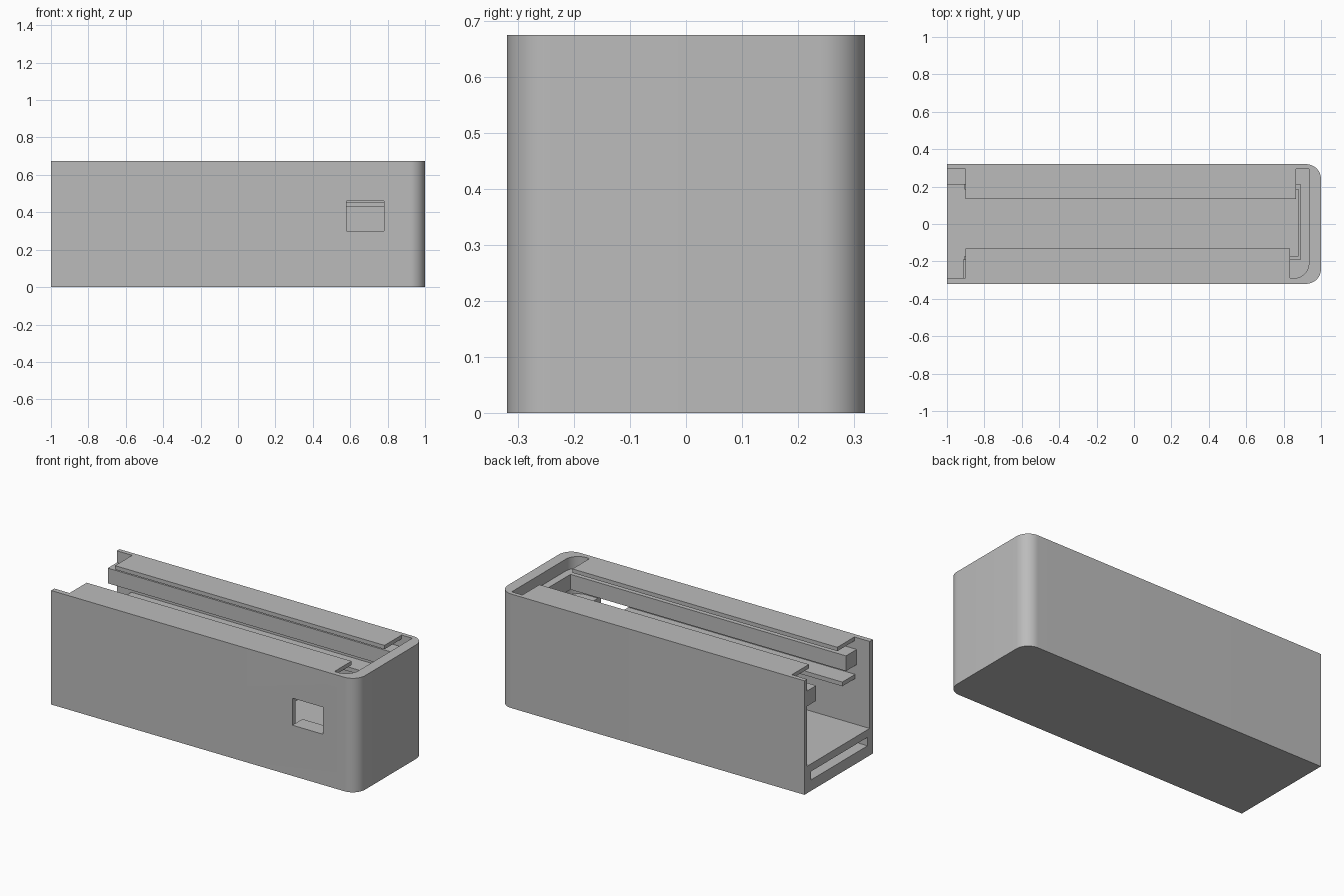
import bpy, bmesh, math

old = bpy.data.objects.get("Cube")
if old:
    bpy.data.objects.remove(old, do_unlink=True)

grey = bpy.data.materials.new("plain grey")
grey.use_nodes = True
colour = (0.5, 0.5, 0.5, 1)
grey.diffuse_color = colour
grey.node_tree.nodes["Principled BSDF"].inputs["Base Color"].default_value = colour


def corner(x, y, radius, start, steps=12):
    """Points of a quarter circle round (x, y)."""
    angles = [math.radians(start + 90 * i / steps) for i in range(steps + 1)]
    return [(x + radius * math.cos(a), y + radius * math.sin(a)) for a in angles]


def block(name, x, y, z, front_radius=0, back_radius=0):
    """Upright block whose +x corners may be rounded."""
    points = [(x[0], y[0])]
    if front_radius:
        points += corner(x[1] - front_radius, y[0] + front_radius, front_radius, -90)
    else:
        points.append((x[1], y[0]))
    if back_radius:
        points += corner(x[1] - back_radius, y[1] - back_radius, back_radius, 0)
    else:
        points.append((x[1], y[1]))
    points.append((x[0], y[1]))
    bm = bmesh.new()
    base = bm.faces.new([bm.verts.new((px, py, z[0])) for px, py in points])
    top = bmesh.ops.extrude_face_region(bm, geom=[base])["geom"]
    bmesh.ops.translate(bm, vec=(0, 0, z[1] - z[0]),
                        verts=[v for v in top if isinstance(v, bmesh.types.BMVert)])
    bmesh.ops.recalc_face_normals(bm, faces=bm.faces)
    mesh = bpy.data.meshes.new(name)
    bm.to_mesh(mesh)
    bm.free()
    mesh.materials.append(grey)
    obj = bpy.data.objects.new(name, mesh)
    bpy.context.collection.objects.link(obj)
    return obj


def cut(target, *shape):
    """Carve a block out of the target."""
    tool = block("cutter", *shape)
    tool.hide_render = True
    mod = target.modifiers.new("carve", "BOOLEAN")
    mod.operation, mod.solver, mod.object = "DIFFERENCE", "EXACT", tool
    bpy.context.view_layer.objects.active = target
    bpy.ops.object.modifier_apply(modifier=mod.name)
    bpy.data.objects.remove(tool, do_unlink=True)


# Outer casing, open at the -x end
casing = block("casing", (-1, 1), (-0.32, 0.32), (0, 0.675), 0.08, 0.08)
OPEN, END, WALL = -1.1, 0.935, (-0.29, 0.295)

# Main chamber, gap between ledge and rail, and lid groove
for z in ((0.16, 0.43), (0.455, 0.515), (0.605, 0.652)):
    cut(casing, (OPEN, END), WALL, z, 0.08)

# Space between the lower ledges, then their set-back ends
cut(casing, (OPEN, 0.88), (-0.17, 0.185), (0.4, 0.48))
cut(casing, (OPEN, -0.905), WALL, (0.4, 0.48))

# Space between the rails; the front rail starts further in
cut(casing, (OPEN, 0.89), (-0.19, 0.21), (0.49, 0.63))
cut(casing, (OPEN, -0.915), (WALL[0], 0), (0.49, 0.63))

# Opening between the top flanges and the pockets at both ends
cut(casing, (OPEN, 0.9), (-0.13, 0.135), (0.63, 0.7))
cut(casing, (OPEN, -0.9), WALL, (0.63, 0.7))
cut(casing, (0.835, END), (WALL[0], 0.1), (0.63, 0.7), 0.08)
cut(casing, (0.865, END), (0, WALL[1]), (0.63, 0.7))

# Slot in the floor and window in the front wall
cut(casing, (OPEN, 0.9), (-0.27, 0.26), (0.065, 0.115))
cut(casing, (0.58, 0.78), (-0.4, -0.25), (0.3, 0.46))

# Shelf behind the window
block("window_shelf", (0.58, 0.78), (-0.295, -0.225), (0.27, 0.3))

bpy.ops.object.select_all(action="DESELECT")
casing.select_set(True)
bpy.context.view_layer.objects.active = casing
bpy.ops.object.shade_smooth_by_angle(angle=math.radians(30))
